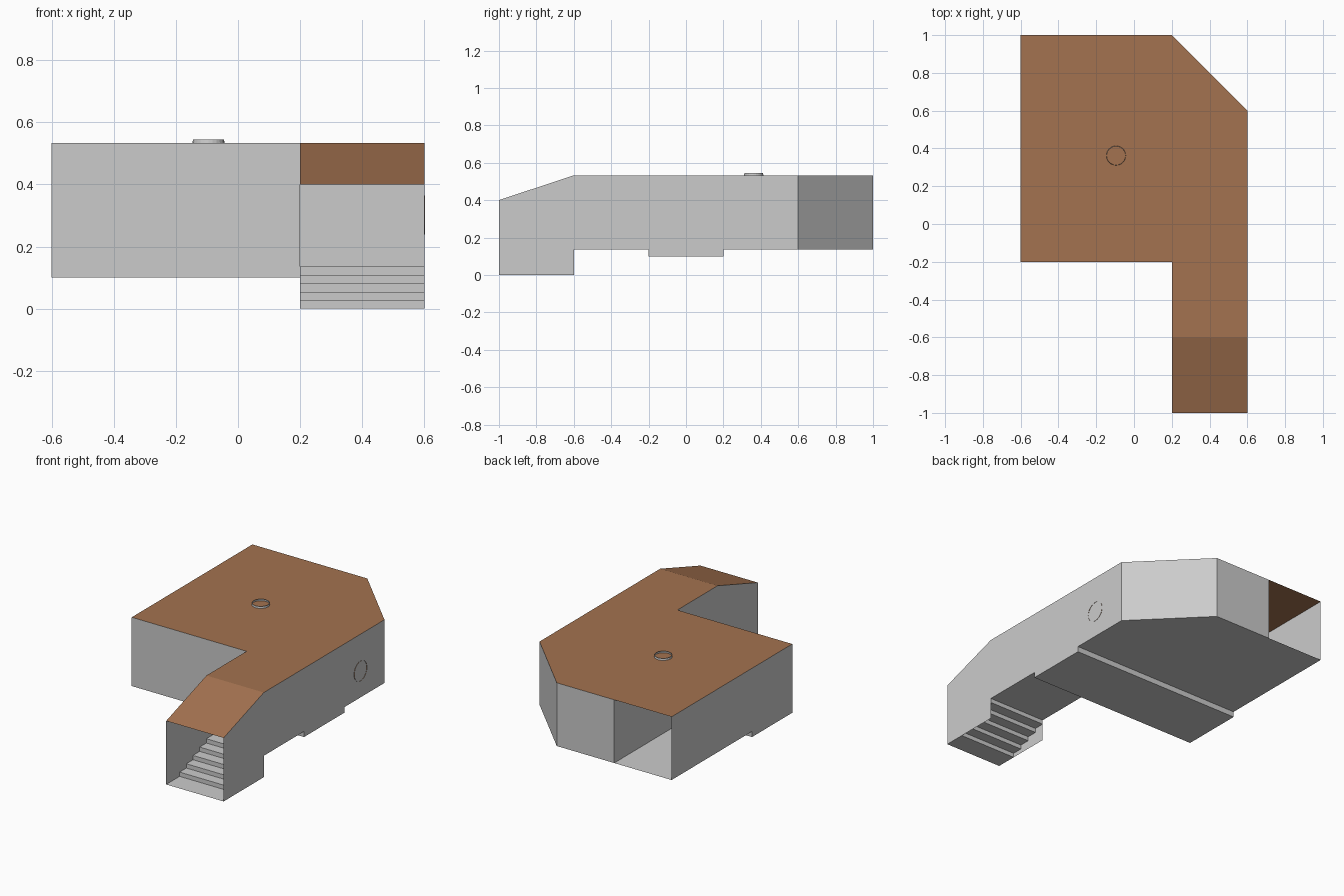
import bpy, bmesh
from mathutils import Matrix, Vector

cube = bpy.data.objects.get("Cube")
if cube:
    bpy.data.objects.remove(cube)


def material(name, rgb):
    m = bpy.data.materials.new(name)
    m.use_nodes = True
    m.diffuse_color = (*rgb, 1)
    m.node_tree.nodes["Principled BSDF"].inputs["Base Color"].default_value = (*rgb, 1)
    return m


grey = material("plaster grey", (0.6, 0.6, 0.6))
brown = material("roof brown", (0.37, 0.17, 0.08))

LEFT, RIGHT, INNER, ARM = 0.6, -0.6, -0.2, 0.2   # x of the wall planes
FRONT, BACK, SLOPE, BAY, MID = -1, 1, -0.6, -0.2, 0.2   # y of the wall planes
PIT, FLOOR, EAVE, TOP = 0.1, 0.135, 0.4, 0.533   # heights


def sheets(name, polygons, mat, outward=None):
    """One object of flat polygons, each optionally turned towards a direction."""
    bm = bmesh.new()
    for points in polygons:
        face = bm.faces.new([bm.verts.new(p) for p in points])
        face.normal_update()
        if outward and face.normal.dot(Vector(outward)) < 0:
            face.normal_flip()
    bmesh.ops.remove_doubles(bm, verts=bm.verts, dist=0.0001)
    mesh = bpy.data.meshes.new(name)
    bm.to_mesh(mesh)
    bm.free()
    mesh.materials.append(mat)
    obj = bpy.data.objects.new(name, mesh)
    bpy.context.collection.objects.link(obj)
    return obj


def side(name, x, profile, outward):
    sheets(name, [[(x, y, z) for y, z in profile]], grey, outward)


def walls(name, path, low, outward):
    quads = [[(*a, low), (*b, low), (*b, TOP), (*a, TOP)] for a, b in zip(path, path[1:])]
    sheets(name, quads, grey, outward)


def strip(name, x0, x1, profile, mat):
    quads = [[(x0, *a), (x1, *a), (x1, *b), (x0, *b)] for a, b in zip(profile, profile[1:])]
    sheets(name, quads, mat, (0, -0.5, 1))


def ring(name, centre, radius, flare, depth, axis, mat):
    """Thin open tube standing out of a surface."""
    bm = bmesh.new()
    bmesh.ops.create_cone(bm, segments=24, radius1=flare, radius2=radius, depth=depth)
    turn = Vector((0, 0, 1)).rotation_difference(Vector(axis)).to_matrix().to_4x4()
    bmesh.ops.transform(bm, matrix=Matrix.Translation(centre) @ turn, verts=bm.verts)
    mesh = bpy.data.meshes.new(name)
    bm.to_mesh(mesh)
    bm.free()
    mesh.materials.append(mat)
    bpy.context.collection.objects.link(bpy.data.objects.new(name, mesh))


# Roof with one cut corner and a sloping entrance end
sheets("roof", [
    [(RIGHT, BAY, TOP), (ARM, BAY, TOP), (ARM, SLOPE, TOP), (LEFT, SLOPE, TOP),
     (LEFT, SLOPE + 1.2, TOP), (ARM, BACK, TOP), (RIGHT, BACK, TOP)],
    [(ARM, FRONT, EAVE), (LEFT, FRONT, EAVE), (LEFT, SLOPE, TOP), (ARM, SLOPE, TOP)],
], brown, (0, 0, 1))

# Side walls follow the floor levels
entry = [(SLOPE, TOP), (FRONT, EAVE), (FRONT, 0), (SLOPE, 0), (SLOPE, FLOOR), (BAY, FLOOR)]
hollow = [(BAY, PIT), (MID, PIT), (MID, FLOOR)]
side("left_wall", LEFT, entry + hollow + [(0.6, FLOOR), (0.6, TOP)], (1, 0, 0))
side("right_wall", RIGHT, hollow + [(BACK, FLOOR), (BACK, TOP), (BAY, TOP)], (-1, 0, 0))
side("entrance_right_wall", ARM, entry + [(BAY, TOP)], (-1, 0, 0))

# Front wall, cut corner, and back wall that leaves the rear doorway open
walls("front_wall", [(RIGHT, BAY), (ARM, BAY)], PIT, (0, -1, 0))
walls("back_wall", [(LEFT, 0.6), (ARM, BACK), (INNER, BACK)], FLOOR, (0, 1, 0))

# Inner walls of the corridor
walls("corridor_walls", [(INNER, BACK), (INNER, MID), (LEFT, MID)], FLOOR, (-1, -1, 0))

# Entrance floor and stairs
steps = 5
run, rise = (SLOPE - FRONT) / (steps + 1), FLOOR / steps
stairs = [(FRONT, 0)]
for i in range(steps):
    y = FRONT + run * (i + 2)
    stairs += [(y, rise * i), (y, rise * (i + 1))]
strip("entrance_floor_and_stairs", ARM, LEFT, stairs + [(BAY, FLOOR), (BAY, PIT)], grey)

# Sunken cross passage and rear floor
strip("sunken_floor", RIGHT, LEFT, hollow, grey)
sheets("rear_floor", [[(RIGHT, MID, FLOOR), (LEFT, MID, FLOOR), (LEFT, 0.6, FLOOR),
                       (ARM, BACK, FLOOR), (RIGHT, BACK, FLOOR)]], grey, (0, 0, 1))

# Thin rims on the roof and the left wall
ring("roof_rim", (-0.095, 0.362, TOP + 0.005), 0.05, 0.052, 0.014, (0, 0, 1), grey)
ring("wall_rim", (LEFT, 0.36, 0.302), 0.063, 0.063, 0.004, (1, 0, 0), brown)
